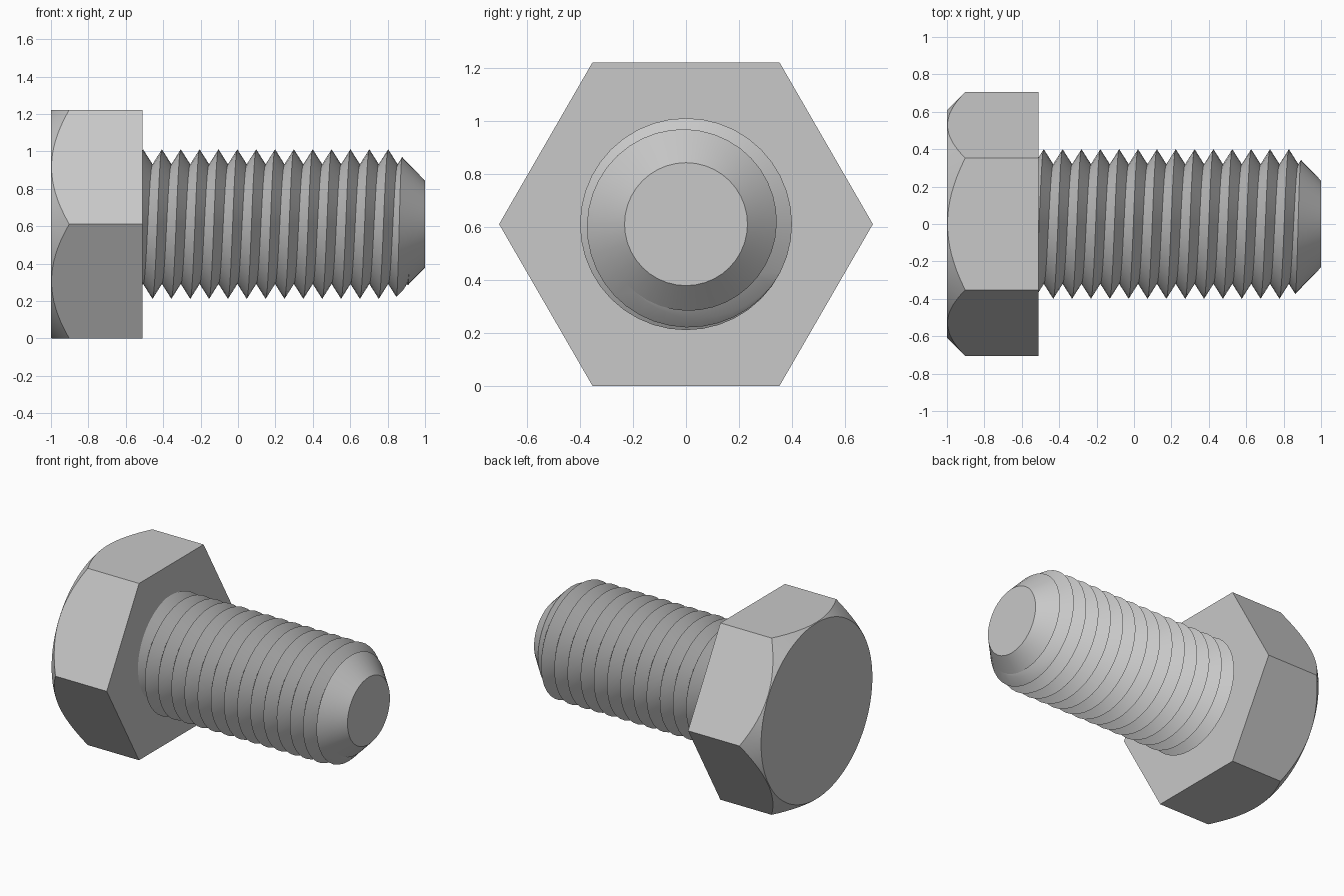
import bpy, bmesh
from math import sin, cos, tau, radians

cube = bpy.data.objects.get("Cube")
if cube:
    bpy.data.objects.remove(cube, do_unlink=True)

APOTHEM = 0.611                      # half the width across flats, also the axis height
HEAD_END, HEAD_FACE = -1.0, -0.51
CREST, ROOT, PITCH = 0.40, 0.32, 0.1008
TIP = 0.232

steel = bpy.data.materials.new("grey steel")
steel.use_nodes = True
colour = (0.58, 0.58, 0.58, 1)
steel.diffuse_color = colour
steel.node_tree.nodes["Principled BSDF"].inputs["Base Color"].default_value = colour


def finish(bm, name):
    bmesh.ops.remove_doubles(bm, verts=bm.verts, dist=1e-5)
    bmesh.ops.holes_fill(bm, edges=[e for e in bm.edges if e.is_boundary])
    bmesh.ops.recalc_face_normals(bm, faces=bm.faces)
    mesh = bpy.data.meshes.new(name)
    bm.to_mesh(mesh)
    bm.free()
    mesh.materials.append(steel)
    obj = bpy.data.objects.new(name, mesh)
    bpy.context.collection.objects.link(obj)
    bpy.ops.object.select_all(action='DESELECT')
    obj.select_set(True)
    bpy.context.view_layer.objects.active = obj
    bpy.ops.object.shade_smooth_by_angle(angle=radians(30))


def point(bm, x, r, a):
    # angle starts at the bottom and turns towards the front
    return bm.verts.new((x, -r * sin(a), APOTHEM - r * cos(a)))


# Hexagonal head with a conical chamfer on its outer end
bm = bmesh.new()
SIDES = 96
rim = APOTHEM - 0.003
columns = []
for j in range(SIDES):
    a = tau * j / SIDES
    # flats at top and bottom, corners at the sides
    offset = (a + tau / 12) % (tau / 6) - tau / 12
    r = APOTHEM / cos(offset)
    columns.append([point(bm, HEAD_END, rim, a),
                    point(bm, HEAD_END + r - rim, r, a),
                    point(bm, HEAD_FACE, r, a)])
for j in range(SIDES):
    p, q = columns[j], columns[(j + 1) % SIDES]
    for k in range(2):
        bm.faces.new((p[k], p[k + 1], q[k + 1], q[k]))
finish(bm, "hex_head")


# Threaded shank: helical crests and roots, cut by the cone of the tip
def cone(x):
    return TIP + 1.03 * (1 - x)


def clip_crest(xc, xr):
    over_c, over_r = CREST - cone(xc), ROOT - cone(xr)
    if over_c <= 0:
        return xc, CREST
    if over_r >= 0:
        return xc, cone(xc)
    t = over_c / (over_c - over_r)
    return xc + t * (xr - xc), CREST + t * (ROOT - CREST)


def bound(x, r):
    if x < -0.6:
        return -0.6, 0.3             # start hidden inside the head
    return (1.0, TIP) if x > 1 else (x, r)


bm = bmesh.new()
STEPS, TURNS = 40, 22
columns = []
for j in range(STEPS):
    a = tau * j / STEPS
    column = []
    for n in range(TURNS):
        xc = -0.457 + PITCH * (n - 4 + j / STEPS)
        before, after = xc - PITCH / 2, xc + PITCH / 2
        for x, r in (clip_crest(xc, before), clip_crest(xc, after),
                     (after, min(ROOT, cone(after)))):
            column.append(point(bm, *bound(x, r), a))
    columns.append(column)
for j in range(STEPS):
    p = columns[j]
    q = columns[(j + 1) % STEPS]
    shift = 3 if j == STEPS - 1 else 0   # one full turn climbs one pitch
    for k in range(len(p) - 1 - shift):
        quad = (p[k], p[k + 1], q[k + 1 + shift], q[k + shift])
        unique = []
        for v in quad:
            if all((v.co - u.co).length > 1e-5 for u in unique):
                unique.append(v)
        if len(unique) > 2:
            bm.faces.new(unique)
finish(bm, "threaded_shank")
